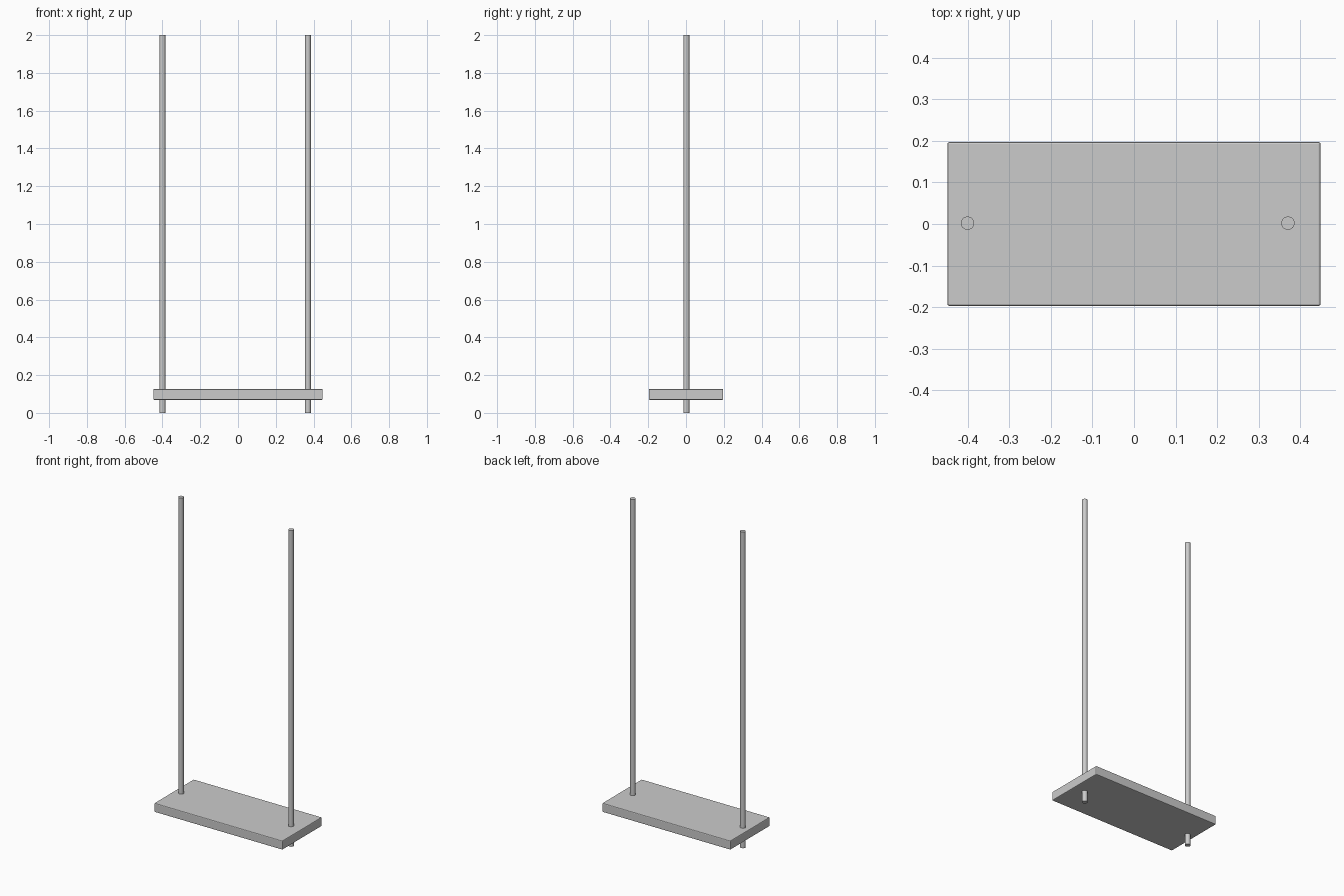
import bpy

if "Cube" in bpy.data.objects:
    bpy.data.objects.remove(bpy.data.objects["Cube"])


def smooth(obj):
    bpy.ops.object.select_all(action='DESELECT')
    obj.select_set(True)
    bpy.context.view_layer.objects.active = obj
    bpy.ops.object.shade_smooth_by_angle()


# Seat plank with slightly eased edges
bpy.ops.mesh.primitive_cube_add(size=1, location=(0, 0, 0.098))
seat = bpy.context.object
seat.name = "seat"
seat.scale = (0.897, 0.394, 0.057)
bpy.ops.object.transform_apply(location=False, rotation=False, scale=True)
bevel = seat.modifiers.new("eased_edges", 'BEVEL')
bevel.width = 0.005
bevel.segments = 2

# Two ropes running through the seat
for name, x in (("left_rope", -0.40), ("right_rope", 0.37)):
    bpy.ops.mesh.primitive_cylinder_add(vertices=32, radius=0.016, depth=2,
                                        location=(x, 0.002, 1))
    rope = bpy.context.object
    rope.name = name
    smooth(rope)
